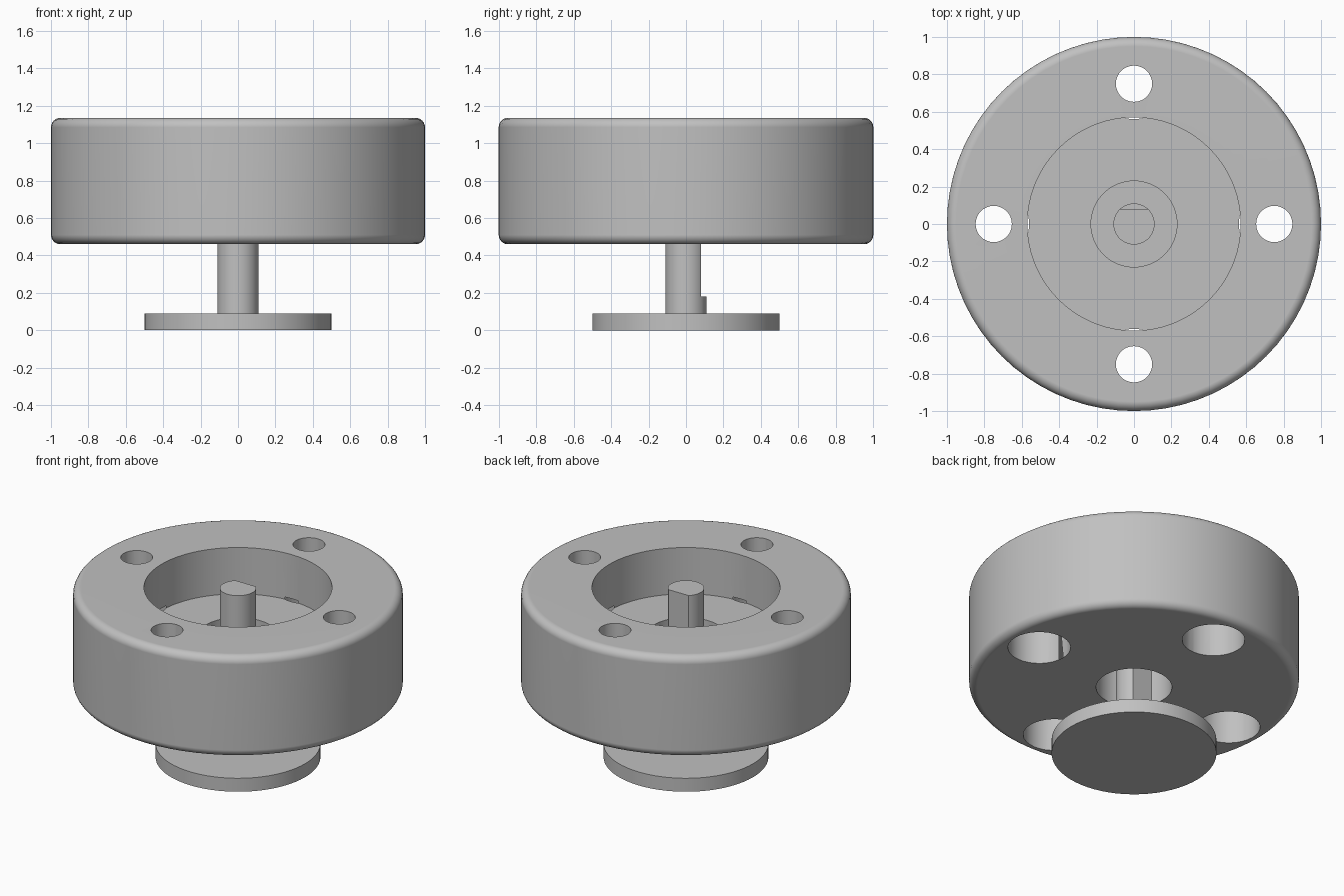
import bpy
import math

if "Cube" in bpy.data.objects:
    bpy.data.objects.remove(bpy.data.objects["Cube"])

BOTTOM, TOP = 0.46, 1.135
FILLET = 0.05

metal = bpy.data.materials.new("plain grey metal")
metal.use_nodes = True
GREY = (0.53, 0.53, 0.53, 1)
metal.diffuse_color = GREY
metal.node_tree.nodes["Principled BSDF"].inputs["Base Color"].default_value = GREY


def lathe(name, profile, sides, closed=False, centre=(0, 0)):
    """Turn (radius, z) points around a vertical axis; open profiles get capped."""
    n = len(profile)
    verts, faces = [], []
    for i in range(sides):
        a = math.tau * i / sides
        for r, z in profile:
            verts.append((centre[0] + r * math.cos(a), centre[1] + r * math.sin(a), z))
    for i in range(sides):
        k = (i + 1) % sides
        for j in range(n if closed else n - 1):
            m = (j + 1) % n
            faces.append((i * n + j, k * n + j, k * n + m, i * n + m))
    if not closed:
        faces.append([i * n for i in reversed(range(sides))])
        faces.append([i * n + n - 1 for i in range(sides)])
    mesh = bpy.data.meshes.new(name)
    mesh.from_pydata(verts, [], faces)
    mesh.materials.append(metal)
    obj = bpy.data.objects.new(name, mesh)
    bpy.context.collection.objects.link(obj)
    return obj


def activate(obj):
    bpy.ops.object.select_all(action="DESELECT")
    obj.select_set(True)
    bpy.context.view_layer.objects.active = obj


def cut(obj, cutter):
    activate(obj)
    mod = obj.modifiers.new("cut", "BOOLEAN")
    mod.operation = "DIFFERENCE"
    mod.solver = "EXACT"
    mod.object = cutter
    bpy.ops.object.modifier_apply(modifier=mod.name)
    bpy.data.objects.remove(cutter)


def finish(obj):
    activate(obj)
    bpy.ops.object.shade_smooth_by_angle(angle=math.radians(30))
    mod = obj.modifiers.new("clean shading", "WEIGHTED_NORMAL")
    mod.keep_sharp = True


def rounded(z, start):
    """Quarter-circle edge of the housing, from the given start angle."""
    angles = [math.radians(start + 15 * i) for i in range(7)]
    return [(1 - FILLET + FILLET * math.cos(a), z + FILLET * math.sin(a)) for a in angles]


# Round housing with a wide recess on top and a central bore
profile = [(0.23, BOTTOM)]
profile += rounded(BOTTOM + FILLET, -90)
profile += rounded(TOP - FILLET, 0)
profile += [(0.57, TOP), (0.57, 0.825), (0.23, 0.825)]
housing = lathe("housing", profile, 72, closed=True)

# Four screw holes, widened from below
for i in range(4):
    a = math.pi / 2 * i
    hole = [(0.19, BOTTOM - 0.1), (0.19, 0.84), (0.097, 0.84), (0.097, TOP + 0.1)]
    cut(housing, lathe("hole_cutter", hole, 32, centre=(0.75 * math.cos(a), 0.75 * math.sin(a))))
finish(housing)

# Base disc and shaft turned as one piece
shaft = lathe("shaft_and_base_disc", [(0.5, 0), (0.5, 0.09), (0.11, 0.09), (0.11, 1.13)], 64)

# Flat along the back of the shaft
bpy.ops.mesh.primitive_cube_add(size=1, location=(0, 0.58, 1.18))
flat_cutter = bpy.context.object
flat_cutter.scale = (1, 1, 2)
bpy.context.view_layer.update()
cut_height = 0.18
flat_cutter.location.z = cut_height + 1
bpy.context.view_layer.update()
cut(shaft, flat_cutter)
finish(shaft)
